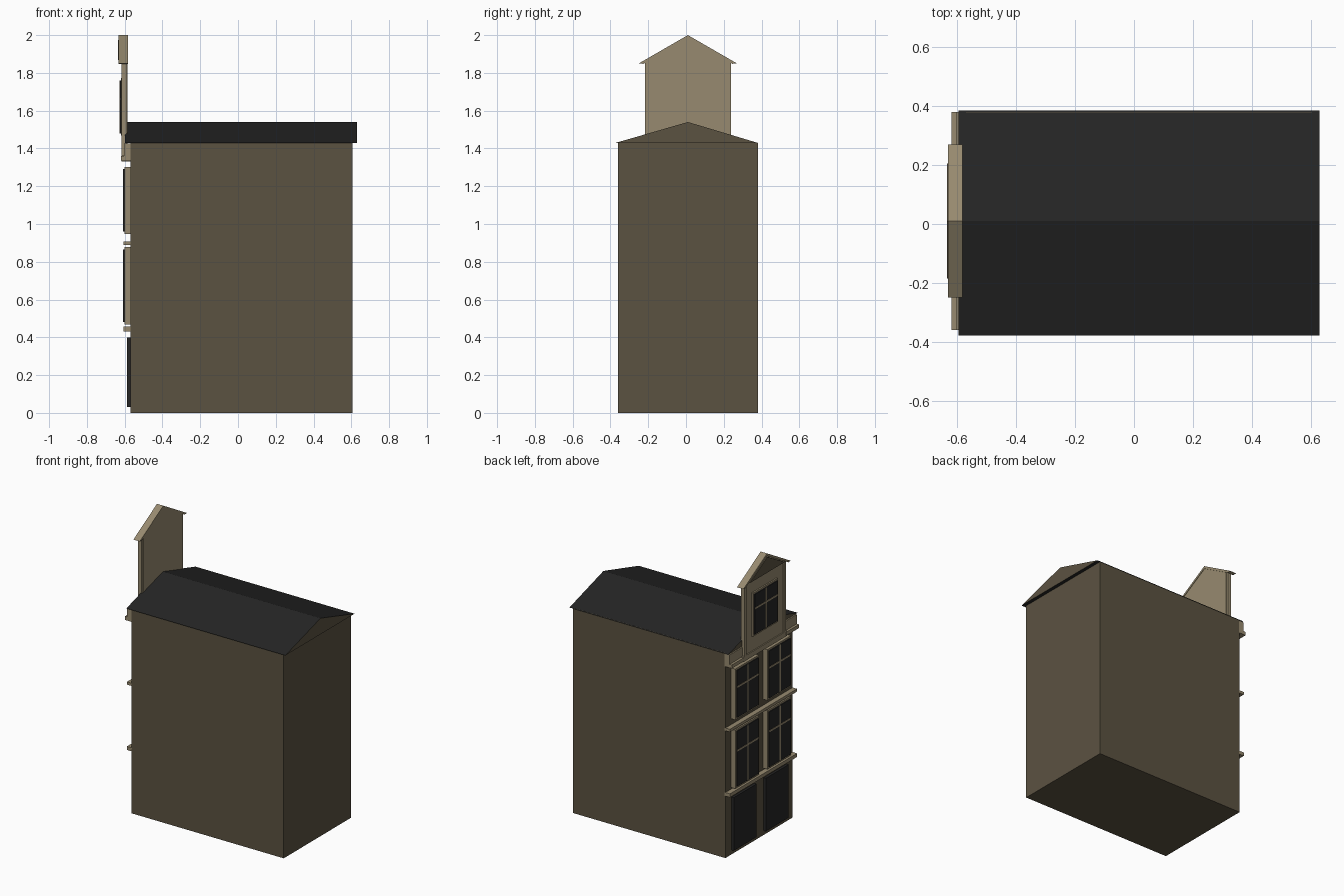
import bpy, bmesh

if "Cube" in bpy.data.objects:
    bpy.data.objects.remove(bpy.data.objects["Cube"])

CY = 0.01  # centre line of the street facade, which faces -x


def material(name, rgb):
    m = bpy.data.materials.new(name)
    m.diffuse_color = (*rgb, 1)
    m.use_nodes = True
    m.node_tree.nodes["Principled BSDF"].inputs["Base Color"].default_value = m.diffuse_color
    return m


BROWN = material("brown_wall", (0.105, 0.085, 0.053))
STONE = material("beige_stone", (0.31, 0.255, 0.16))
BLACK = material("black_roof_and_glass", (0.018, 0.018, 0.018))


def prism(name, outline, x0, x1, mat, end_mat=None):
    """Extrude a (y, z) outline along x; the ends may have another colour."""
    bm = bmesh.new()
    a = [bm.verts.new((x0, y, z)) for y, z in outline]
    b = [bm.verts.new((x1, y, z)) for y, z in outline]
    n = len(a)
    ends = [bm.faces.new(a), bm.faces.new(b[::-1])]
    for i in range(n):
        j = (i + 1) % n
        bm.faces.new((a[i], b[i], b[j], a[j]))
    if end_mat:
        for f in ends:
            f.material_index = 1
    bmesh.ops.recalc_face_normals(bm, faces=bm.faces)
    me = bpy.data.meshes.new(name)
    bm.to_mesh(me)
    bm.free()
    me.materials.append(mat)
    if end_mat:
        me.materials.append(end_mat)
    ob = bpy.data.objects.new(name, me)
    bpy.context.collection.objects.link(ob)
    return ob


def box(name, x0, x1, y0, y1, z0, z1, mat):
    return prism(name, [(y0, z0), (y1, z0), (y1, z1), (y0, z1)], x0, x1, mat)


def window(name, yc, half, z0, z1, front, back):
    """Stone frame, dark panes and a cross of glazing bars."""
    rim = 0.012
    box(name + "_frame", front + 0.008, back, yc - half - rim, yc + half + rim,
        z0 - rim, z1 + rim, STONE)
    box(name + "_glass", front + 0.002, front + 0.01, yc - half, yc + half, z0, z1, BLACK)
    zb = z0 + (z1 - z0) * 0.65
    box(name + "_upright_bar", front, front + 0.004, yc - 0.006, yc + 0.006, z0, z1, STONE)
    box(name + "_cross_bar", front, front + 0.004, yc - half, yc + half,
        zb - 0.006, zb + 0.006, STONE)


# House body and low roof with brown gable ends
box("house_body", -0.57, 0.605, -0.36, 0.38, 0, 1.43, BROWN)
prism("roof", [(-0.378, 1.428), (0.385, 1.428), (CY, 1.54)], -0.597, 0.63, BLACK, BROWN)

# Ground floor openings and two floors of windows
for side, tag in ((1, "left"), (-1, "right")):
    yc = CY + side * 0.177
    box(tag + "_door", -0.587, -0.565, yc - 0.125, yc + 0.125, 0.03, 0.40, BLACK)
    window(tag + "_middle_window", yc, 0.118, 0.48, 0.865, -0.61, -0.565)
    window(tag + "_upper_window", yc, 0.118, 0.96, 1.29, -0.61, -0.565)
    # Shoulder beside the gable
    ys = sorted((CY + side * 0.23, CY + side * 0.37))
    box(tag + "_shoulder", -0.603, -0.565, *ys, 1.335, 1.425, STONE)
    box(tag + "_shoulder_moulding", -0.62, -0.565, *ys, 1.335, 1.36, STONE)
    # Thin pilaster on the gable
    yp = sorted((CY + side * 0.205, CY + side * 0.228))
    box(tag + "_gable_pilaster", -0.618, -0.59, *yp, 1.36, 1.86, STONE)
    # Sloping cornice
    prism(tag + "_gable_cornice",
          [(CY, 2.0), (CY + side * 0.26, 1.85), (CY + side * 0.235, 1.848), (CY, 1.982)],
          -0.632, -0.583, STONE)

# String courses
for name, z0, z1 in (("lower_string_course", 0.432, 0.457), ("upper_string_course", 0.888, 0.907)):
    box(name, -0.605, -0.565, -0.36, 0.38, z0, z1, STONE)
box("gable_base_moulding", -0.618, -0.565, CY - 0.24, CY + 0.24, 1.33, 1.365, STONE)

# Tall gable with window and pediment
prism("gable_wall", [(CY - 0.215, 1.35), (CY + 0.215, 1.35), (CY + 0.215, 1.87),
                     (CY, 1.99), (CY - 0.215, 1.87)], -0.61, -0.586, STONE)
window("gable_window", CY, 0.125, 1.48, 1.76, -0.628, -0.60)
prism("pediment_panel", [(CY - 0.195, 1.867), (CY + 0.195, 1.867), (CY, 1.975)],
      -0.635, -0.605, BROWN)
